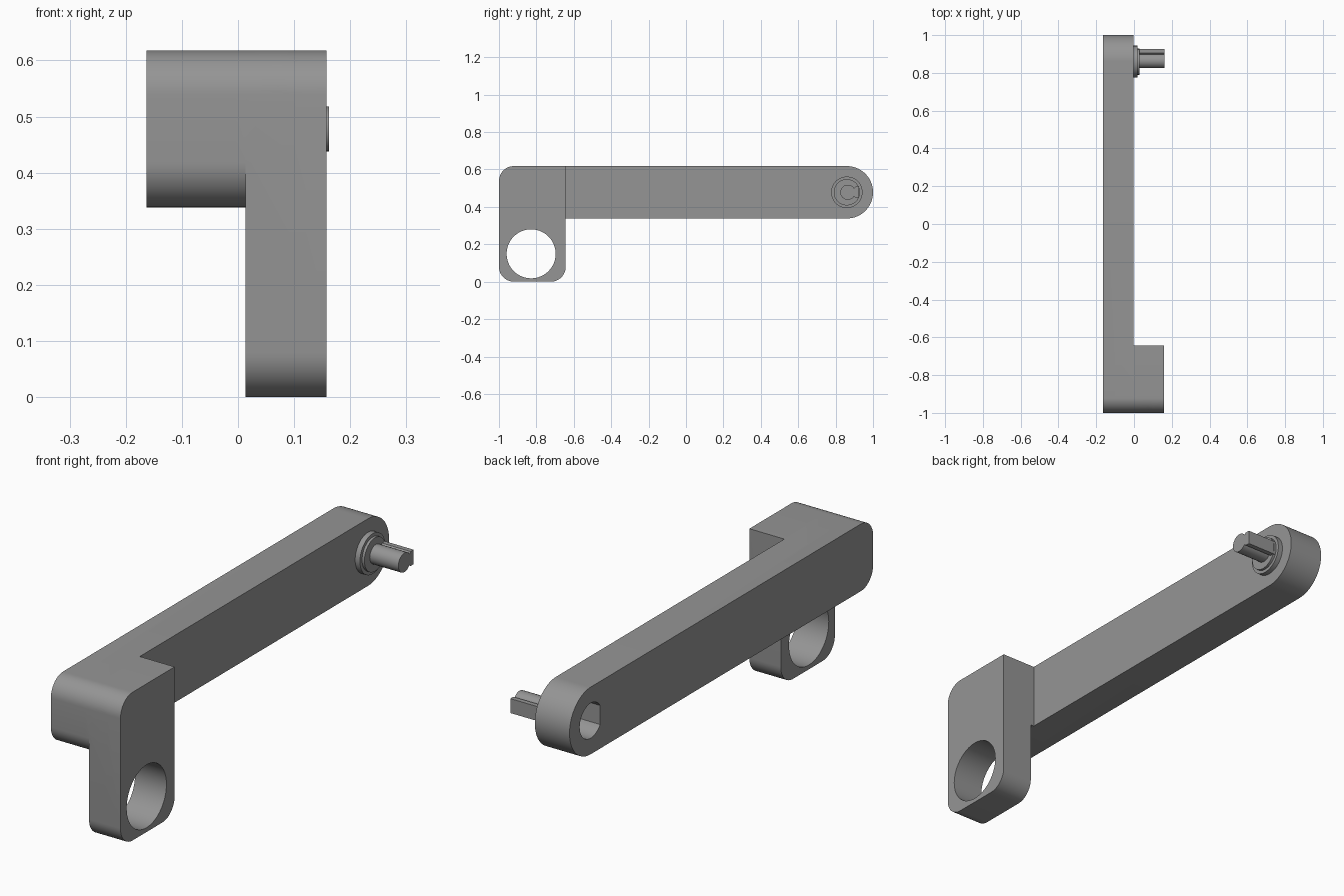
import bpy, bmesh, math

if "Cube" in bpy.data.objects:
    bpy.data.objects.remove(bpy.data.objects["Cube"])

gray = bpy.data.materials.new("mid_gray")
gray.diffuse_color = (0.3, 0.3, 0.3, 1)
gray.use_nodes = True
gray.node_tree.nodes["Principled BSDF"].inputs["Base Color"].default_value = gray.diffuse_color


def arc(cy, cz, r, a0, a1, n):
    """Points (y, z) along an arc, angles in degrees."""
    return [(cy + r * math.cos(math.radians(a0 + (a1 - a0) * i / n)),
             cz + r * math.sin(math.radians(a0 + (a1 - a0) * i / n))) for i in range(n + 1)]


def rounded(y0, y1, z0, z1, radii, n=12):
    """Rectangle outline; radii for the corners y0z0, y1z0, y1z1, y0z1."""
    pts = []
    corners = ((y0, z0, 1, 1), (y1, z0, -1, 1), (y1, z1, -1, -1), (y0, z1, 1, -1))
    for k, ((y, z, sy, sz), r) in enumerate(zip(corners, radii)):
        a = 180 + 90 * k
        pts += arc(y + sy * r, z + sz * r, r, a, a + 90, n) if r else [(y, z)]
    return pts


def extrude(name, pts, x0, x1):
    """Prism of a (y, z) outline between two x positions."""
    bm = bmesh.new()
    face = bm.faces.new([bm.verts.new((x0, y, z)) for y, z in pts])
    geo = bmesh.ops.extrude_face_region(bm, geom=[face])["geom"]
    bmesh.ops.translate(bm, vec=(x1 - x0, 0, 0),
                        verts=[v for v in geo if isinstance(v, bmesh.types.BMVert)])
    bmesh.ops.recalc_face_normals(bm, faces=bm.faces)
    mesh = bpy.data.meshes.new(name)
    bm.to_mesh(mesh)
    bm.free()
    mesh.materials.append(gray)
    ob = bpy.data.objects.new(name, mesh)
    bpy.context.collection.objects.link(ob)
    return ob


def select(ob):
    bpy.ops.object.select_all(action='DESELECT')
    ob.select_set(True)
    bpy.context.view_layer.objects.active = ob


def boolean(ob, other, operation):
    select(ob)
    mod = ob.modifiers.new("cut", 'BOOLEAN')
    mod.operation, mod.solver, mod.object = operation, 'EXACT', other
    bpy.ops.object.modifier_apply(modifier=mod.name)
    bpy.data.objects.remove(other)


R = 0.08            # corner radius
Z0, Z1 = 0.338, 0.618
PY, PZ = 0.86, 0.478  # pivot centre

# Long arm with a round far end
outline = (arc(-1 + R, Z0 + R, R, 180, 270, 12) + arc(PY, PZ, 0.14, -90, 90, 40)
           + arc(-1 + R, Z1 - R, R, 90, 180, 12))
arm = extrude("arm", outline, -0.163, -0.003)

# Offset head and hanging clamp block
head = extrude("head", rounded(-1, -0.643, Z0, Z1, (R, 0, 0, R)), -0.1, 0.1)
block = extrude("block", rounded(-1, -0.643, 0, Z1, (R, R, 0, R)), 0.013, 0.158)
boolean(arm, head, 'UNION')
boolean(arm, block, 'UNION')

# Clamp hole, and D-shaped pocket in the outer side of the arm
boolean(arm, extrude("hole", arc(-0.828, 0.149, 0.131, 0, 354.375, 63), -0.1, 0.3), 'DIFFERENCE')
boolean(arm, extrude("pocket", arc(PY, PZ, 0.073, -147, 147, 40), -0.3, -0.04), 'DIFFERENCE')

# Stepped collar
collar = extrude("collar", arc(PY, PZ, 0.084, 0, 352.5, 47), -0.01, 0.019)
collar_step = extrude("collar_step", arc(PY, PZ, 0.07, 0, 352.5, 47), 0.01, 0.03)

# Keyed pin: round shaft flaring into a square-ended key
key = [(0.898, PZ - 0.022), (0.906, PZ - 0.03), (0.926, PZ - 0.03),
       (0.926, PZ + 0.03), (0.906, PZ + 0.03), (0.898, PZ + 0.022)]
pin = extrude("pin", key + arc(0.865, PZ, 0.04, 42, 318, 32), 0.02, 0.162)

for ob in (arm, collar, collar_step, pin):
    select(ob)
    bpy.ops.object.shade_smooth_by_angle(angle=math.radians(30))
